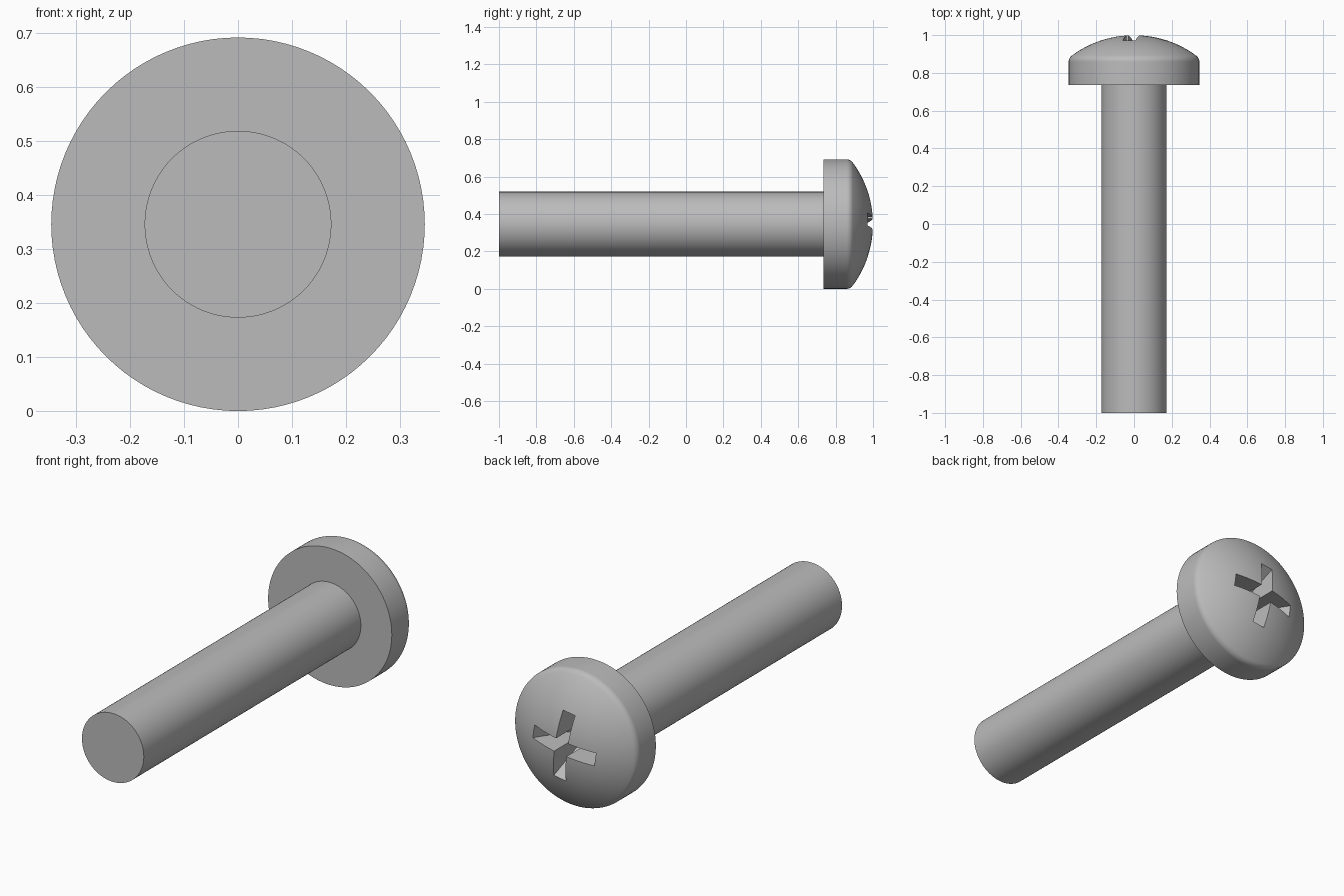
import bpy, bmesh
from math import sin, cos, asin, sqrt, pi, radians
from mathutils import Matrix, Vector

cube = bpy.data.objects.get("Cube")
if cube:
    bpy.data.objects.remove(cube, do_unlink=True)

SEGMENTS = 96
HEAD_R, SHAFT_R = 0.346, 0.173
HEAD_Y = 0.735
AXIS = Vector((0, 0, HEAD_R))

steel = bpy.data.materials.new("grey_steel")
steel.use_nodes = True
GREY = (0.5, 0.5, 0.5, 1)
steel.diffuse_color = GREY
steel.node_tree.nodes["Principled BSDF"].inputs["Base Color"].default_value = GREY


def add_object(name, bm):
    bmesh.ops.recalc_face_normals(bm, faces=bm.faces)
    mesh = bpy.data.meshes.new(name)
    bm.to_mesh(mesh)
    bm.free()
    mesh.materials.append(steel)
    obj = bpy.data.objects.new(name, mesh)
    obj.location = AXIS
    bpy.context.collection.objects.link(obj)
    return obj


def lathe(name, profile):
    """Spin (radius, y) points about the screw axis."""
    bm = bmesh.new()
    verts = [bm.verts.new((r, y, 0)) for r, y in profile]
    edges = [bm.edges.new(pair) for pair in zip(verts, verts[1:])]
    bmesh.ops.spin(bm, geom=verts + edges, cent=(0, 0, 0), axis=(0, 1, 0),
                   angle=2 * pi, steps=SEGMENTS)
    bmesh.ops.remove_doubles(bm, verts=bm.verts, dist=1e-5)
    return add_object(name, bm)


def smooth(obj):
    bpy.ops.object.select_all(action="DESELECT")
    obj.select_set(True)
    bpy.context.view_layer.objects.active = obj
    bpy.ops.object.shade_smooth_by_angle(angle=radians(30))


# Plain round shaft with a flat end
shaft = lathe("shaft", [(0, -1), (SHAFT_R, -1), (SHAFT_R, HEAD_Y)])
smooth(shaft)

# Pan head: straight rim, rounded shoulder, shallow spherical dome
dome_r, fillet = 0.553, 0.04
dome_y = 1 - dome_r
shoulder_r = HEAD_R - fillet
shoulder_y = dome_y + sqrt((dome_r - fillet) ** 2 - shoulder_r ** 2)
blend = asin(shoulder_r / (dome_r - fillet))
profile = [(0, HEAD_Y), (HEAD_R, HEAD_Y)]
for i in range(9):
    a = pi / 2 + (blend - pi / 2) * i / 8
    profile.append((shoulder_r + fillet * sin(a), shoulder_y + fillet * cos(a)))
for i in range(1, 17):
    a = blend * (1 - i / 16)
    profile.append((dome_r * sin(a), dome_y + dome_r * cos(a)))
head = lathe("head", profile)

# Cross recess: two crossed bars whose ends taper inwards with depth
SLOT_HALF, SLOT_REACH, SURFACE_Y, TAPER = 0.034, 0.174, 0.972, 0.5
for k in range(2):
    bm = bmesh.new()
    bmesh.ops.create_cube(bm, size=2)
    for v in bm.verts:
        y = 1.05 if v.co.y > 0 else 0.755
        reach = SLOT_REACH + (y - SURFACE_Y) * TAPER
        v.co = (v.co.x * reach, y, v.co.z * SLOT_HALF)
    turn = Matrix.Rotation(radians(-8.5 + 90 * k), 4, "Y")
    bmesh.ops.transform(bm, matrix=turn, verts=bm.verts)
    cutter = add_object(f"recess_cutter_{k + 1}", bm)
    cutter.hide_render = True
    cutter.hide_viewport = True
    cut = head.modifiers.new(f"recess_{k + 1}", "BOOLEAN")
    cut.operation = "DIFFERENCE"
    cut.solver = "EXACT"
    cut.object = cutter

# Bake the recess so the sharp edges are found on the cut shape
bpy.context.view_layer.update()
depsgraph = bpy.context.evaluated_depsgraph_get()
cut_mesh = bpy.data.meshes.new_from_object(head.evaluated_get(depsgraph))
head.modifiers.clear()
head.data = cut_mesh
for obj in [o for o in bpy.data.objects if o.name.startswith("recess_cutter")]:
    bpy.data.objects.remove(obj, do_unlink=True)
smooth(head)
